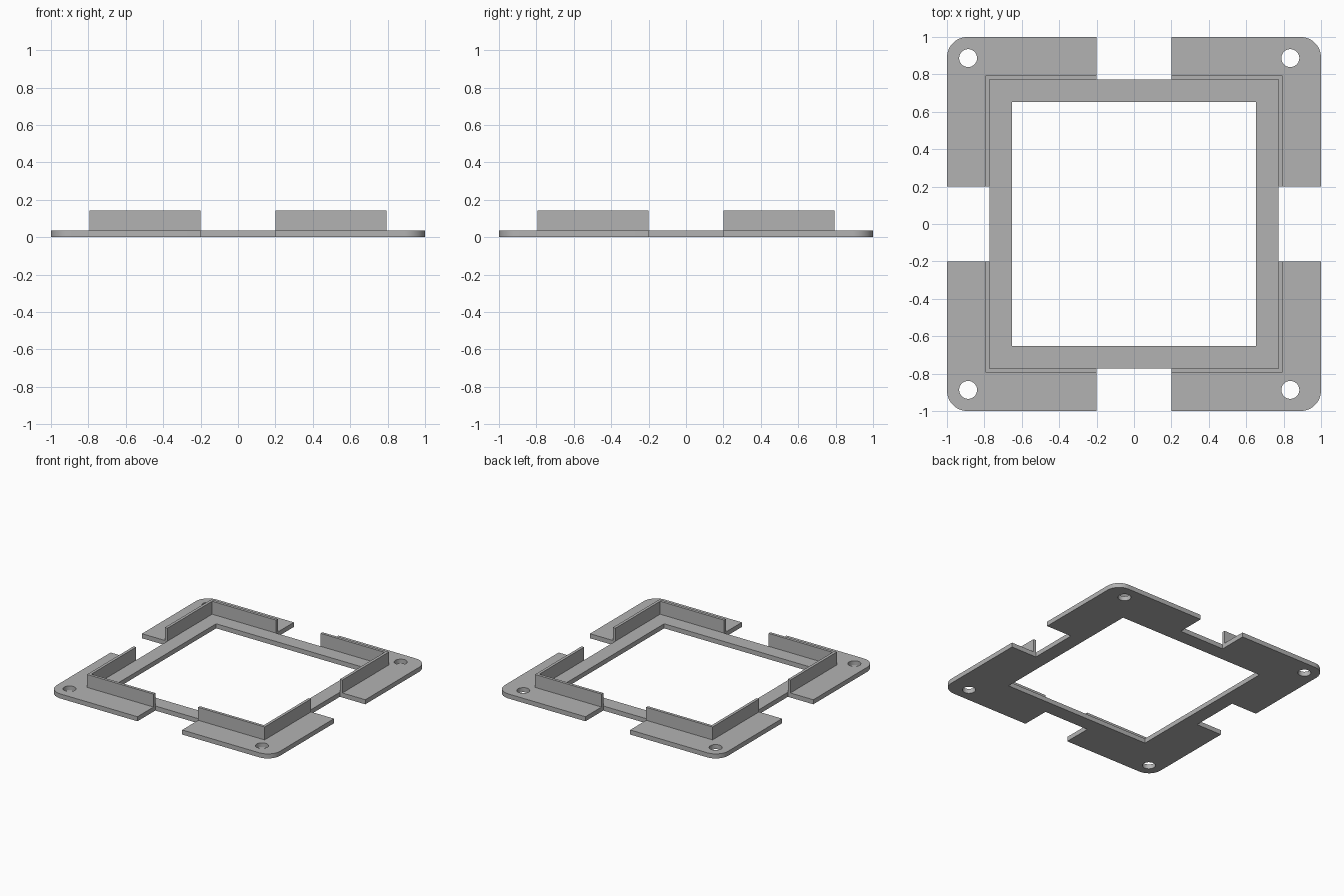
import bpy, bmesh
from math import sin, cos, pi, radians
from mathutils import Matrix, Vector

cube = bpy.data.objects.get("Cube")
if cube:
    bpy.data.objects.remove(cube, do_unlink=True)

PLATE_TOP, WALL_TOP = 0.037, 0.142
NOTCH, OPENING = 0.2, 0.653
WALL_IN, WALL_OUT = 0.772, 0.795
CORNER, HOLE = 0.11, 0.048

grey = bpy.data.materials.new("plain grey")
grey.use_nodes = True
colour = (0.45, 0.45, 0.45, 1)
grey.diffuse_color = colour
grey.node_tree.nodes["Principled BSDF"].inputs["Base Color"].default_value = colour


def arc(cx, cy, r, start, end, steps):
    angles = [start + (end - start) * i / steps for i in range(steps + 1)]
    return [(cx + r * cos(a), cy + r * sin(a)) for a in angles]


def prism(name, loops, bottom, top):
    """Extrude an outline, with any further loops as holes."""
    bm = bmesh.new()
    edges = []
    for loop in loops:
        verts = [bm.verts.new((x, y, bottom)) for x, y in loop]
        edges += [bm.edges.new((v, verts[i - 1])) for i, v in enumerate(verts)]
    bmesh.ops.triangle_fill(bm, edges=edges, use_beauty=True)
    raised = bmesh.ops.extrude_face_region(bm, geom=bm.faces[:], use_keep_orig=True)
    moved = [g for g in raised["geom"] if isinstance(g, bmesh.types.BMVert)]
    bmesh.ops.translate(bm, verts=moved, vec=(0, 0, top - bottom))
    bmesh.ops.recalc_face_normals(bm, faces=bm.faces[:])
    mesh = bpy.data.meshes.new(name)
    bm.to_mesh(mesh)
    bm.free()
    mesh.materials.append(grey)
    obj = bpy.data.objects.new(name, mesh)
    bpy.context.collection.objects.link(obj)
    bpy.ops.object.select_all(action="DESELECT")
    obj.select_set(True)
    bpy.context.view_layer.objects.active = obj
    bpy.ops.object.shade_smooth_by_angle(angle=radians(30))


# Base plate: one rounded corner flange repeated round the frame, notched between
flange = [(WALL_IN, NOTCH), (1, NOTCH)]
flange += arc(1 - CORNER, 1 - CORNER, CORNER, 0, pi / 2, 12)
flange += [(NOTCH, 1), (NOTCH, WALL_IN)]
outline = []
for turn in range(4):
    spin = Matrix.Rotation(turn * pi / 2, 2)
    outline += [tuple(spin @ Vector(p)) for p in flange]
opening = [(OPENING * x, OPENING * y) for x, y in ((1, 1), (-1, 1), (-1, -1), (1, -1))]
# The screw holes on the left sit slightly further in
holes = [arc(x, y, HOLE, 0, 2 * pi, 32)[:-1] for x in (-0.887, 0.836) for y in (-0.887, 0.887)]
prism("base_plate", [outline, opening] + holes, 0, PLATE_TOP)

# Upright L-shaped locating walls at the four corners
ell = [(NOTCH, WALL_IN), (WALL_IN, WALL_IN), (WALL_IN, NOTCH),
       (WALL_OUT, NOTCH), (WALL_OUT, WALL_OUT), (NOTCH, WALL_OUT)]
for side, sx in (("left", 1), ("right", -1)):
    for end, sy in (("front", -1), ("back", 1)):
        prism(f"{end}_{side}_corner_wall", [[(sx * x, sy * y) for x, y in ell]],
              PLATE_TOP, WALL_TOP)
